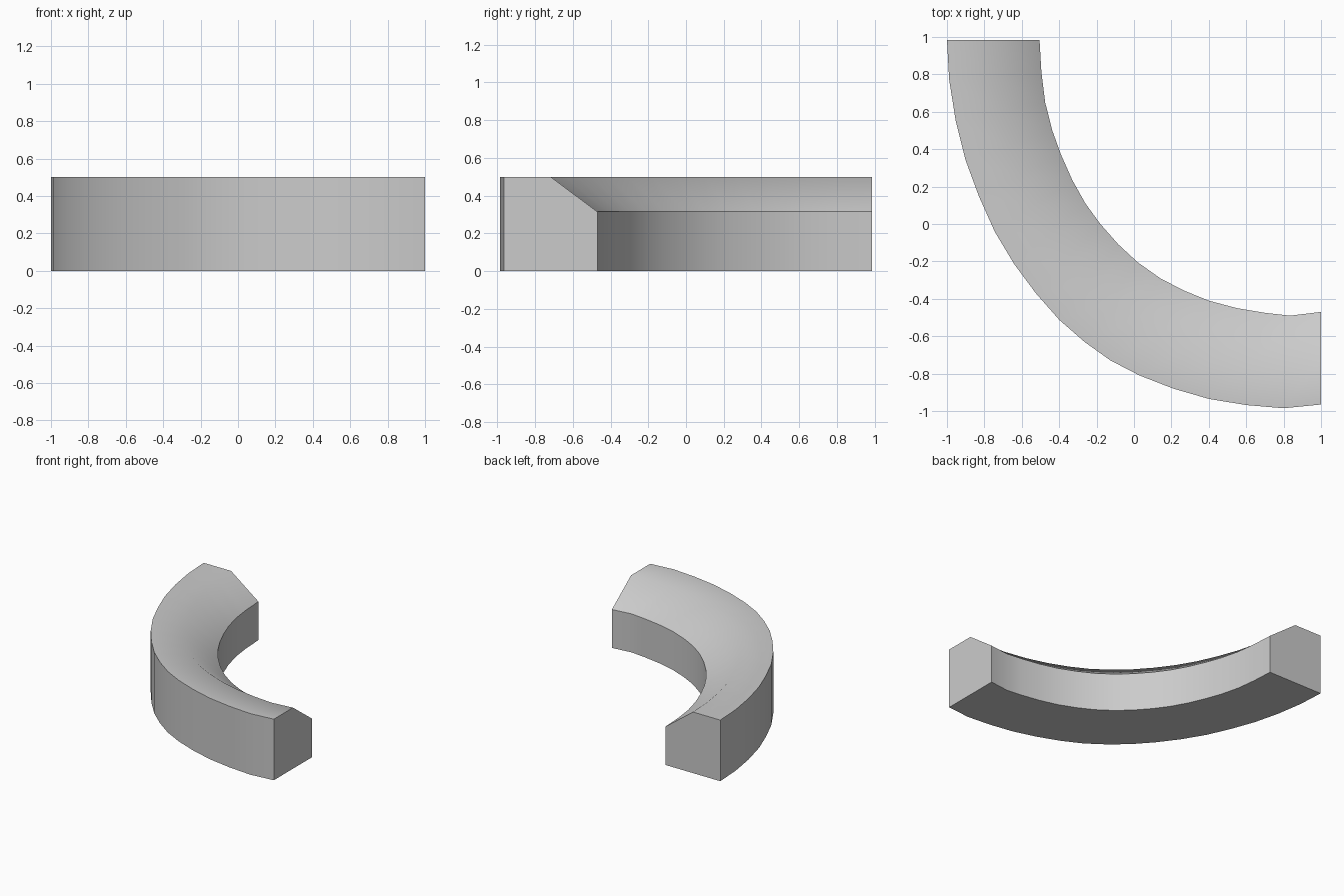
import bpy
import bmesh
import math

if "Cube" in bpy.data.objects:
    bpy.data.objects.remove(bpy.data.objects["Cube"])

# Plan-view paths of the outer and inner walls, station by station
OUTER = [(-1, .985), (-.988, .77), (-.953, .55), (-.9, .34), (-.83, .15), (-.745, -.04),
         (-.64, -.215), (-.525, -.37), (-.4, -.512), (-.265, -.63), (-.125, -.73),
         (.03, -.81), (.21, -.88), (.4, -.935), (.6, -.968), (.8, -.985), (1, -.965)]
INNER = [(-.505, .985), (-.495, .81), (-.475, .65), (-.437, .5), (-.39, .37), (-.33, .235),
         (-.26, .11), (-.18, 0), (-.083, -.11), (.02, -.205), (.14, -.29), (.265, -.355),
         (.4, -.41), (.55, -.45), (.7, -.475), (.835, -.49), (1, -.47)]

# Cross-section: (fraction from outer to inner wall, height)
PROFILE = [(0, 0), (0, .5), (.5, .5), (1, .315), (1, 0)]

# Sweep the chamfered profile along both walls
bm = bmesh.new()
rings = []
for (ox, oy), (ix, iy) in zip(OUTER, INNER):
    rings.append([bm.verts.new((ox + (ix - ox) * t, oy + (iy - oy) * t, z))
                  for t, z in PROFILE])
n = len(PROFILE)
for a, b in zip(rings, rings[1:]):
    for i in range(n):
        j = (i + 1) % n
        bm.faces.new((a[i], a[j], b[j], b[i]))

# Flat end caps
bm.faces.new(rings[0])
bm.faces.new(rings[-1])
bmesh.ops.recalc_face_normals(bm, faces=bm.faces)

mesh = bpy.data.meshes.new("curved_kerb")
bm.to_mesh(mesh)
bm.free()
kerb = bpy.data.objects.new("curved_kerb", mesh)
bpy.context.collection.objects.link(kerb)

# Smooth along the sweep, crisp at the wall corners and caps
bpy.context.view_layer.objects.active = kerb
kerb.select_set(True)
bpy.ops.object.shade_smooth_by_angle(angle=math.radians(45))
